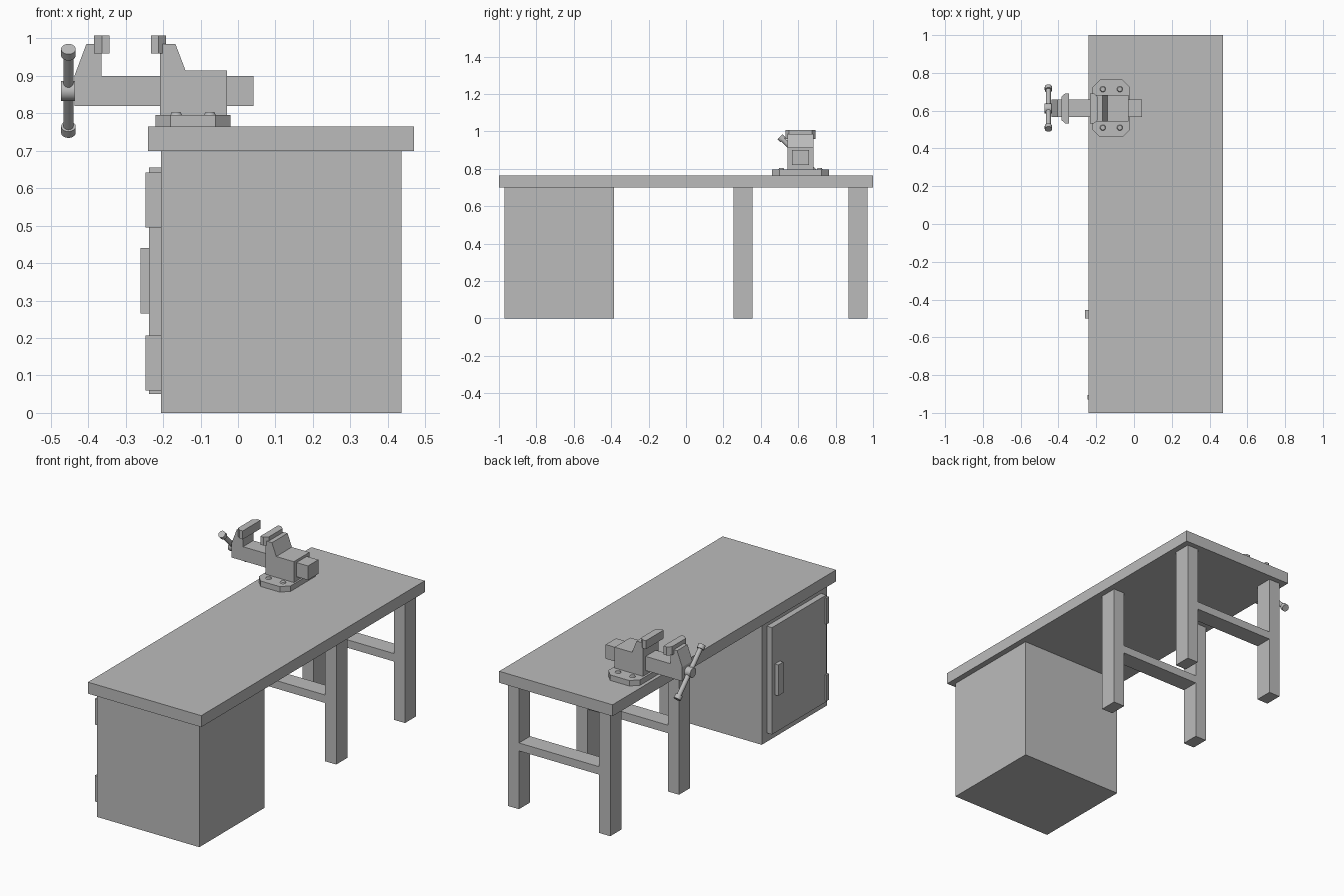
import bpy
import bmesh
from math import pi
from mathutils import Vector

if "Cube" in bpy.data.objects:
    bpy.data.objects.remove(bpy.data.objects["Cube"], do_unlink=True)

grey = bpy.data.materials.new("plain_grey")
grey.use_nodes = True
grey.diffuse_color = (0.5, 0.5, 0.5, 1)
grey.node_tree.nodes["Principled BSDF"].inputs["Base Color"].default_value = (0.5, 0.5, 0.5, 1)


def finish(name, bm):
    bmesh.ops.recalc_face_normals(bm, faces=bm.faces)
    mesh = bpy.data.meshes.new(name)
    bm.to_mesh(mesh)
    bm.free()
    mesh.materials.append(grey)
    obj = bpy.data.objects.new(name, mesh)
    bpy.context.collection.objects.link(obj)
    return obj


def prism(name, points, shift):
    """Extrude a closed outline along the shift vector."""
    bm = bmesh.new()
    face = bm.faces.new([bm.verts.new(p) for p in points])
    new = bmesh.ops.extrude_face_region(bm, geom=[face])["geom"]
    bmesh.ops.translate(bm, vec=shift, verts=[v for v in new if isinstance(v, bmesh.types.BMVert)])
    return finish(name, bm)


def box(name, x0, x1, y0, y1, z0, z1):
    return prism(name, [(x0, y0, z0), (x1, y0, z0), (x1, y1, z0), (x0, y1, z0)], (0, 0, z1 - z0))


def smooth(obj):
    bpy.ops.object.select_all(action="DESELECT")
    obj.select_set(True)
    bpy.context.view_layer.objects.active = obj
    bpy.ops.object.shade_smooth_by_angle(angle=pi / 5)


def rod(name, start, end, r, r_end=None):
    start, end = Vector(start), Vector(end)
    axis = end - start
    bm = bmesh.new()
    bmesh.ops.create_cone(bm, cap_ends=True, segments=24, radius1=r,
                          radius2=r if r_end is None else r_end, depth=axis.length)
    bmesh.ops.rotate(bm, verts=bm.verts, matrix=axis.to_track_quat("Z", "Y").to_matrix())
    bmesh.ops.translate(bm, verts=bm.verts, vec=(start + end) / 2)
    smooth(finish(name, bm))


# Bench top and cabinet
box("bench_top", -0.24, 0.47, -1, 1, 0.70, 0.765)
box("cabinet", -0.205, 0.437, -0.97, -0.385, 0, 0.70)
box("cabinet_door", -0.238, -0.205, -0.915, -0.43, 0.05, 0.655)
box("door_handle", -0.26, -0.238, -0.50, -0.455, 0.265, 0.44)
for name, z in (("lower_hinge", 0.06), ("upper_hinge", 0.495)):
    box(name, -0.247, -0.205, -0.928, -0.905, z, z + 0.147)

# Two leg frames, each with a flat crossbar
for name, y in (("middle", 0.255), ("back", 0.87)):
    box(name + "_right_leg", -0.205, -0.135, y, y + 0.1, 0, 0.70)
    box(name + "_left_leg", 0.367, 0.437, y, y + 0.1, 0, 0.70)
    box(name + "_crossbar", -0.135, 0.367, y, y + 0.1, 0.33, 0.375)

# Vise base with clipped corners and bolts
cx, cy, hx, hy, c = -0.12, 0.612, 0.1, 0.152, 0.04
corners = [(-hx, c - hy), (c - hx, -hy), (hx - c, -hy), (hx, c - hy)]
outline = corners + [(-x, -y) for x, y in corners]
prism("vise_base", [(cx + x, cy + y, 0.765) for x, y in outline], (0, 0, 0.031))
for sx in (-1, 1):
    for sy in (-1, 1):
        x, y = cx + sx * 0.045, cy + sy * 0.102
        rod("vise_bolt", (x, y, 0.79), (x, y, 0.803), 0.018, 0.012)

# Fixed body, sliding bar and moving jaw
body = [(-0.208, 0.795), (-0.03, 0.795), (-0.03, 0.914), (-0.14, 0.914), (-0.167, 0.985), (-0.208, 0.985)]
prism("vise_body", [(x, cy - 0.07, z) for x, z in body], (0, 0.14, 0))
box("vise_slide_bar", -0.37, 0.042, cy - 0.046, cy + 0.046, 0.82, 0.90)
jaw = [(-0.437, 0.82), (-0.365, 0.82), (-0.365, 0.985), (-0.405, 0.985), (-0.437, 0.90)]
prism("vise_moving_jaw", [(x, cy - 0.046, z) for x, z in jaw], (0, 0.092, 0))

# Jaw plates, with corners clipped on the outer side
for name, grip, back in (("fixed_jaw_plate", -0.233, -0.192), ("moving_jaw_plate", -0.343, -0.384)):
    mid = (grip + back) / 2
    half = [(grip, 0.08), (mid, 0.08), (back, 0.062)]
    ring = [(x, cy + w) for x, w in half] + [(x, cy - w) for x, w in reversed(half)]
    prism(name, [(x, y, 0.96) for x, y in ring], (0, 0, 0.048))

# Screw hub and slanted turning handle with end knobs
rod("screw_hub", (-0.473, cy, 0.86), (-0.43, cy, 0.86), 0.027)
middle = Vector((-0.453, cy + 0.002, 0.86))
slant = Vector((0, -1, 1)).normalized()
rod("turning_handle", middle - slant * 0.15, middle + slant * 0.15, 0.013)
for side in (-1, 1):
    rod("handle_knob", middle + slant * side * 0.134, middle + slant * side * 0.158, 0.0195)
